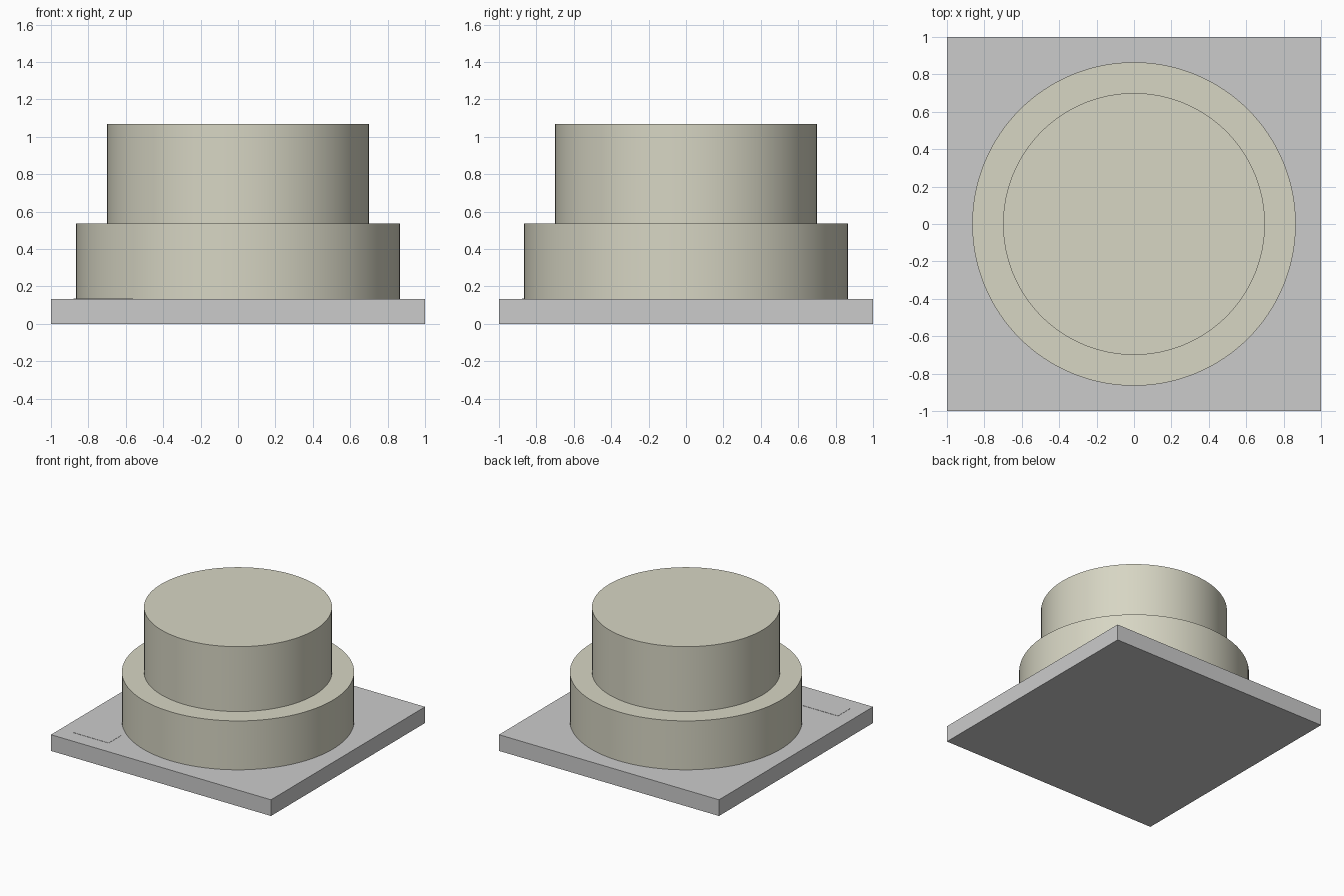
import bpy
import math

if "Cube" in bpy.data.objects:
    bpy.data.objects.remove(bpy.data.objects["Cube"])

cream = bpy.data.materials.new("cream_icing")
cream.diffuse_color = (0.68, 0.67, 0.55, 1)
cream.use_nodes = True
cream.node_tree.nodes["Principled BSDF"].inputs["Base Color"].default_value = cream.diffuse_color


def box(name, x0, x1, y0, y1, z0, z1):
    bpy.ops.mesh.primitive_cube_add(
        size=1, location=((x0 + x1) / 2, (y0 + y1) / 2, (z0 + z1) / 2))
    ob = bpy.context.object
    ob.name = name
    ob.scale = (x1 - x0, y1 - y0, z1 - z0)
    bpy.ops.object.transform_apply(location=False, rotation=False, scale=True)
    return ob


def tier(name, radius, z0, z1):
    bpy.ops.mesh.primitive_cylinder_add(
        vertices=128, radius=radius, depth=z1 - z0, location=(0, 0, (z0 + z1) / 2))
    ob = bpy.context.object
    ob.name = name
    ob.data.materials.append(cream)
    bpy.ops.object.shade_smooth_by_angle(angle=math.radians(30))
    return ob


# Square board
box("cake_board", -1, 1, -1, 1, 0, 0.133)

# Two stacked round tiers
tier("lower_tier", 0.865, 0.133, 0.535)
tier("upper_tier", 0.70, 0.535, 1.068)

# Blank label lying on the front left corner
box("board_label", -0.88, -0.562, -0.876, -0.716, 0.132, 0.135)
